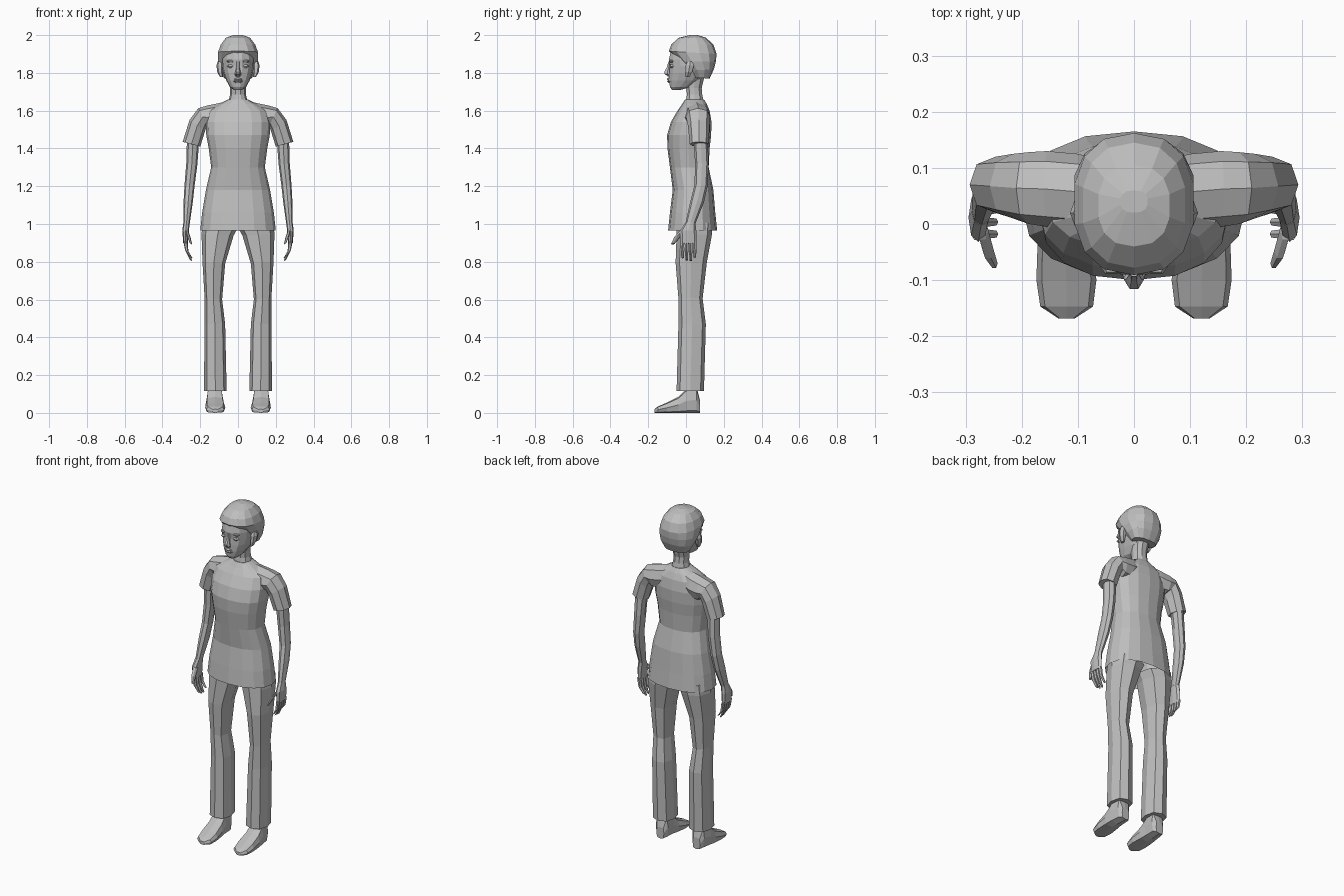
import bpy, bmesh, math
from mathutils import Vector

if "Cube" in bpy.data.objects:
    bpy.data.objects.remove(bpy.data.objects["Cube"], do_unlink=True)

UNIT = 0.01  # section measurements below are in hundredths

grey = bpy.data.materials.new("plain_grey")
grey.use_nodes = True
grey.diffuse_color = (0.52, 0.52, 0.52, 1)
grey.node_tree.nodes["Principled BSDF"].inputs["Base Color"].default_value = grey.diffuse_color


# Each section is two opposite points plus a half vector across them
def level(width, z, front, back):
    y = (front + back) / 2
    return Vector((width, y, z)), Vector((-width, y, z)), Vector((0, (back - front) / 2, 0))


def limb(outer_x, outer_z, inner_x, inner_z, front, back):
    y = (front + back) / 2
    return Vector((outer_x, y, outer_z)), Vector((inner_x, y, inner_z)), Vector((0, (back - front) / 2, 0))


def slice_y(y, inner, outer, low, high):
    z = (low + high) / 2
    return Vector((outer, y, z)), Vector((inner, y, z)), Vector((0, 0, (high - low) / 2))


def tilted(front_y, front_z, back_y, back_z, width):
    return Vector((0, front_y, front_z)), Vector((0, back_y, back_z)), Vector((width, 0, 0))


def power(value, square):
    return math.copysign(abs(value) ** (2 / square), value)


def loft(name, section, rows, sides=8, square=2.2, mirror=False, open_start=False):
    """Skin a closed tube over superellipse sections."""
    bm = bmesh.new()
    rings = []
    for row in rows:
        a, b, across = section(*row)
        middle, along = (a + b) / 2, (a - b) / 2
        ring = []
        for i in range(sides):
            t = math.tau * i / sides
            point = middle + along * power(math.cos(t), square) + across * power(math.sin(t), square)
            ring.append(bm.verts.new(point * UNIT))
        rings.append(ring)
    for low, high in zip(rings, rings[1:]):
        for i in range(sides):
            j = (i + 1) % sides
            bm.faces.new((low[i], low[j], high[j], high[i]))
    bm.faces.new(rings[-1])
    cap = bm.faces.new(rings[0])
    bmesh.ops.recalc_face_normals(bm, faces=bm.faces)
    if open_start:
        bmesh.ops.delete(bm, geom=[cap], context="FACES_ONLY")
    mesh = bpy.data.meshes.new(name)
    bm.to_mesh(mesh)
    bm.free()
    mesh.materials.append(grey)
    obj = bpy.data.objects.new(name, mesh)
    bpy.context.collection.objects.link(obj)
    if mirror:
        mod = obj.modifiers.new("mirror", "MIRROR")
        mod.use_mirror_merge = False
    return obj


# Shirt body, open at the hem
loft("shirt", level, [
    (20, 96.5, -9.5, 16.5), (19, 106, -8.5, 15.5), (17, 118, -7, 14.5),
    (14.2, 130, -8.5, 12), (15.5, 140, -9.8, 12.5), (16.8, 147, -10, 13.3),
    (17, 154, -8, 13.5), (15.5, 160, -4.5, 12.5), (10, 163.5, -2, 11),
    (5, 166, -0.5, 9.5)], sides=16, square=2.3, open_start=True)

# Shoulders and short sleeves
loft("sleeves", limb, [
    (4, 165.5, 4, 152, 0, 11), (10, 164, 10, 150, -1, 12.5),
    (16, 162.8, 15, 150, -0.5, 13), (21, 161.3, 16.5, 152, 0, 12.8),
    (25.7, 155, 17.5, 149, 1, 12.5), (29.3, 143.5, 20, 141, 2, 12)], mirror=True)

# Bare arms
loft("arms", limb, [
    (27, 146, 20.5, 145, 4, 11.5), (27.4, 132, 21.5, 131.5, 4.8, 12),
    (28.3, 121, 23, 120, 4.5, 11.5), (28.8, 112, 24, 111, 2.2, 9.5),
    (28.9, 100.5, 25.6, 100, -0.3, 5)], mirror=True)

# Hands
loft("palms", limb, [
    (28.9, 101, 25.6, 100.5, -0.3, 5), (29.5, 96.5, 26, 96, -3.2, 5.5),
    (29, 90, 26.6, 89.5, -3, 5.7)], mirror=True)
for k, drop in enumerate((1.5, 0.3, 0, 1.8)):
    front = -3 + 2.15 * k
    loft("finger_" + str(k + 1), limb, [
        (29, 91, 26.7, 90.5, front, front + 2.2),
        (28, 86, 26.2, 85.5, front + 0.2, front + 2.2),
        (25.4, 81 + drop, 24.2, 80.3 + drop, front + 0.5, front + 1.9)], sides=6, mirror=True)
loft("thumbs", limb, [
    (28, 97.5, 26, 95.5, -3, 1), (27, 93.5, 25, 92.5, -6.3, -3),
    (25.5, 89.7, 24.3, 89.2, -8, -6)], sides=6, mirror=True)

# Trousers
loft("trouser_legs", limb, [
    (18.8, 101, 0, 98, -5, 14), (19.3, 94.5, 2.3, 94, -5, 13.7),
    (18.8, 80, 6.8, 79, -5.5, 11), (17.7, 61, 8.4, 60, -4, 8.8),
    (17.7, 47, 6.8, 47, -4, 10.5), (18, 11.5, 6, 11.5, -5, 9.5)], square=2.4, mirror=True)

# Bare feet
loft("feet", slice_y, [
    (7.3, 9.5, 14.5, 0, 7), (5.5, 8, 16, 0, 14), (0, 7.8, 16.8, 0, 12.5),
    (-4, 7.3, 17.2, 0, 8.5), (-10, 6.7, 17.4, 0, 5.5), (-14.7, 7.3, 16.7, 0, 3.5),
    (-16.8, 10.5, 13.5, 0, 2)], square=3.5, mirror=True)

# Neck and head
loft("neck", level, [
    (5.2, 164.5, -0.3, 9.6), (4.2, 168.5, 0.3, 8.8), (4.1, 172, 0, 8.5),
    (4.8, 178, 0, 10)], sides=10)
loft("head", level, [
    (2.2, 171, -7.5, -3), (4.3, 172.5, -8.6, 3), (6.2, 176, -9.2, 8),
    (7.6, 179.5, -9.1, 11), (8.6, 183.5, -8.8, 13), (8.8, 187, -9.3, 14),
    (8.6, 193, -8, 13)], sides=14)

# Short hair, sloping from the fringe to the nape
loft("hair", tilted, [
    (4, 177.5, 12.5, 177, 7.5), (1, 181, 14.8, 182, 9.7), (-4, 186, 15.8, 186, 10.8),
    (-9.1, 191.5, 16.2, 190, 10.8), (-7.8, 195, 14.5, 195, 9.3),
    (-4, 198.5, 10.5, 198.7, 6.5), (2, 200, 6, 200, 2.5)], sides=14, square=2.4)

# Facial features
loft("ears", limb, [
    (9.5, 177.7, 8, 177.7, -0.5, 2), (11, 180.5, 8, 180.5, -0.8, 3.5),
    (11.4, 184, 8, 184, -0.5, 4.5), (10.8, 186, 8, 186, 0.5, 3.5)], sides=6, mirror=True)
loft("nose", level, [
    (1.2, 178.2, -9.8, -8), (1.9, 179.3, -11.4, -8), (1.4, 180.5, -11.8, -8),
    (0.9, 183, -10.3, -8), (0.8, 186, -9.4, -8)], sides=6)
loft("eyes", level_eye := lambda width, z, front, back: limb(4 + width, z, 4 - width, z, front, back), [
    (0.8, 182.7, -8.2, -6), (1.8, 183.5, -8.7, -6), (0.8, 184.4, -8.3, -6)], mirror=True)
loft("eyebrows", level_eye, [
    (1.6, 185.6, -8.7, -6), (2.1, 186.2, -9, -6), (1.5, 186.8, -8.7, -6)], sides=6, mirror=True)
loft("lips", level, [
    (1.5, 174.7, -9.3, -7), (2.4, 175.6, -10, -7), (2.7, 176.1, -9.5, -7),
    (2.3, 176.7, -10.1, -7), (1, 177.5, -9.5, -7)], sides=8)
